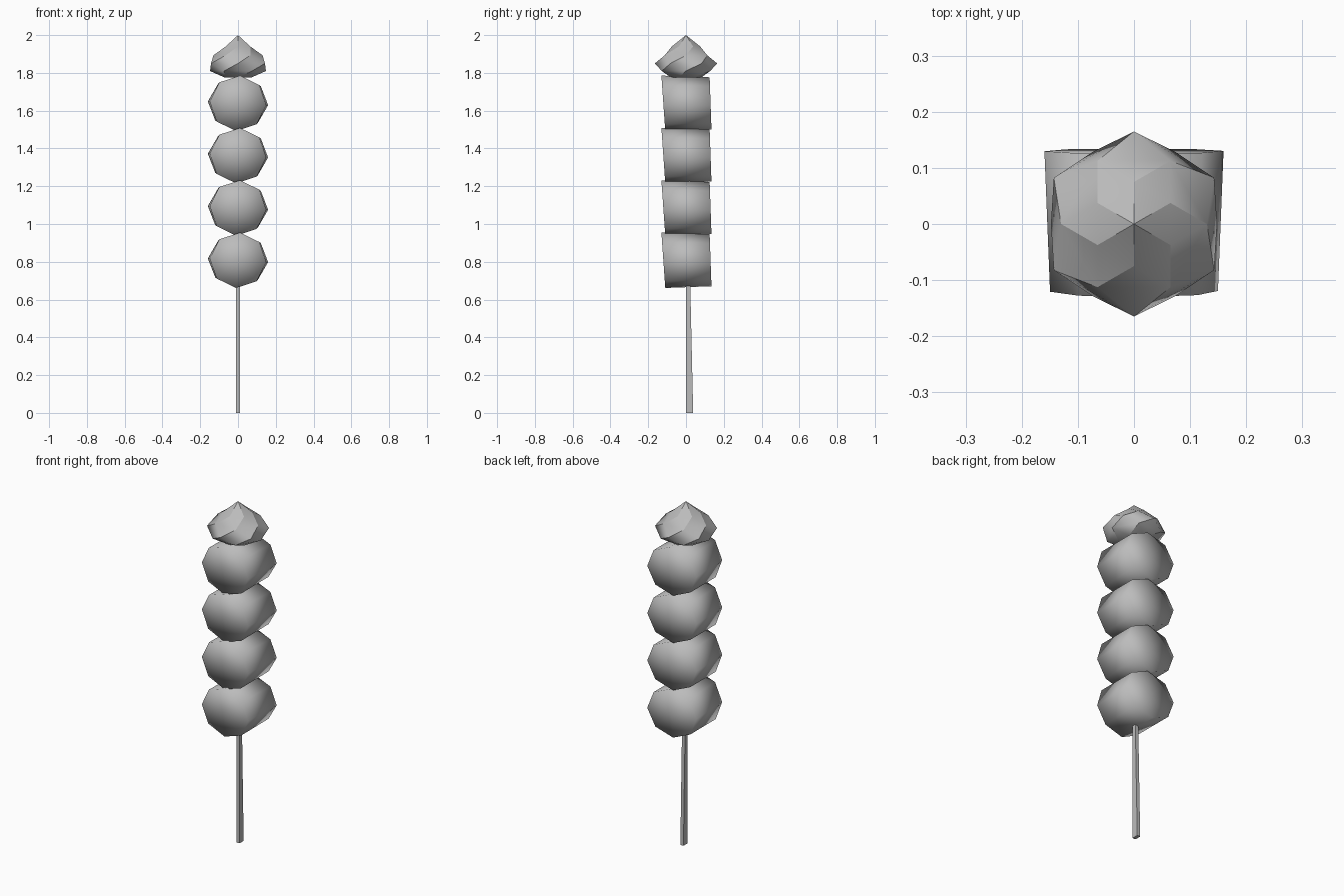
import bpy, bmesh
from math import sin, cos, radians

cube = bpy.data.objects.get("Cube")
if cube:
    bpy.data.objects.remove(cube, do_unlink=True)

grey = bpy.data.materials.new("plain_grey")
grey.use_nodes = True
grey.diffuse_color = (0.5, 0.5, 0.5, 1)
grey.node_tree.nodes["Principled BSDF"].inputs["Base Color"].default_value = (0.5, 0.5, 0.5, 1)


def finish(bm, name, smooth=True):
    bmesh.ops.recalc_face_normals(bm, faces=bm.faces)
    for f in bm.faces:
        f.smooth = smooth
    mesh = bpy.data.meshes.new(name)
    bm.to_mesh(mesh)
    bm.free()
    mesh.materials.append(grey)
    obj = bpy.data.objects.new(name, mesh)
    bpy.context.collection.objects.link(obj)
    return obj


def bridge(bm, a, b):
    n = len(a)
    for i in range(n):
        bm.faces.new((a[i], a[(i + 1) % n], b[(i + 1) % n], b[i]))


def fan(bm, ring, centre):
    c = bm.verts.new(centre)
    for i in range(len(ring)):
        bm.faces.new((ring[i], ring[(i + 1) % len(ring)], c))
    return c


# Stick: thin tapered bar, slightly deeper at the foot
bm = bmesh.new()
rings = []
for z, y0, y1 in ((0, 0.0, 0.038), (0.7, 0.0, 0.022), (1.8, -0.01, 0.012)):
    rings.append([bm.verts.new(p) for p in
                  ((-0.01, y0, z), (0.01, y0, z), (0.01, y1, z), (-0.01, y1, z))])
for a, b in zip(rings, rings[1:]):
    bridge(bm, a, b)
bm.faces.new(rings[0])
bm.faces.new(rings[-1])
finish(bm, "stick", smooth=False)


# Dumplings: eight-sided drums lying front to back, with tilted ends
def dumpling(index):
    z = 0.808 + 0.277 * index
    bm = bmesh.new()
    ends = []
    for y, rx, rz, tilt in ((-0.12, 0.15, 0.147, -0.07), (0.13, 0.16, 0.138, -0.035)):
        ring = []
        for k in range(8):
            t = radians(45 * k - 4)
            dz = rz * sin(t)
            ring.append(bm.verts.new((rx * cos(t), y + tilt * dz, z + dz)))
        fan(bm, ring, (0, y, z))
        ends.append(ring)
    bridge(bm, *ends)
    finish(bm, f"dumpling_{index + 1}")


for i in range(4):
    dumpling(i)

# Cream swirl: six-sided rings, each turned against the one above, with sharp spiral arms
bm = bmesh.new()
rings = []
for level, (r, z) in enumerate(((0.075, 1.94), (0.13, 1.893), (0.165, 1.85),
                                (0.148, 1.81), (0.08, 1.775))):
    angles = [radians(30 + 60 * k - 30 * level) for k in range(6)]
    rings.append([bm.verts.new((r * cos(t), r * sin(t), z)) for t in angles])
tip = fan(bm, rings[0], (0, 0, 2))
for a, b in zip(rings, rings[1:]):
    bridge(bm, a, b)
bm.faces.new(rings[-1])
for k in range(6):
    arm = [tip] + [ring[k] for ring in rings]
    for a, b in zip(arm, arm[1:]):
        bm.edges.get((a, b)).smooth = False
# Split each twisted quad so the spiral grooves stay crisp
for a, b in zip(rings, rings[1:]):
    for k in range(6):
        bmesh.utils.face_split(
            next(f for f in a[k].link_faces if b[(k + 1) % 6] in f.verts and b[k] in f.verts),
            a[k], b[(k + 1) % 6])
finish(bm, "cream_swirl")
